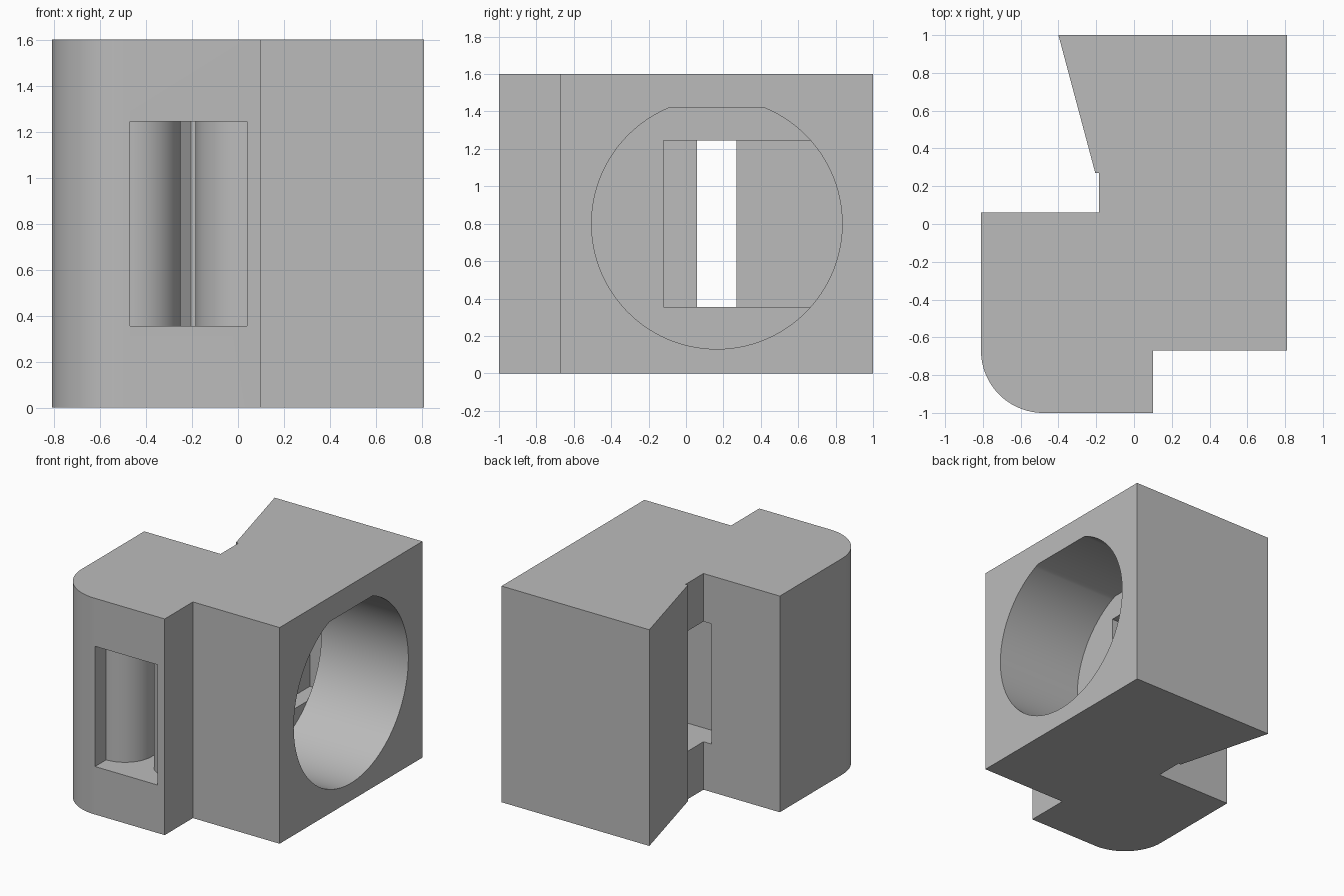
import bpy, bmesh
from math import cos, sin, pi, radians, sqrt, asin
from mathutils import Vector

cube = bpy.data.objects.get("Cube")
if cube:
    bpy.data.objects.remove(cube, do_unlink=True)

grey = bpy.data.materials.new("plain_grey")
grey.use_nodes = True
colour = (0.5, 0.5, 0.5, 1)
grey.diffuse_color = colour
grey.node_tree.nodes["Principled BSDF"].inputs["Base Color"].default_value = colour


def arc(cx, cy, r, start, end, steps):
    """Points on an arc, angles in degrees."""
    angles = [radians(start + (end - start) * i / steps) for i in range(steps + 1)]
    return [(cx + r * cos(a), cy + r * sin(a)) for a in angles]


def prism(name, points, low, high, axis="z"):
    """Extrude a closed outline along z (outline in x, y) or x (outline in y, z)."""
    bm = bmesh.new()
    place = (lambda u, v: (u, v, low)) if axis == "z" else (lambda u, v: (low, u, v))
    face = bm.faces.new([bm.verts.new(place(u, v)) for u, v in points])
    moved = bmesh.ops.extrude_face_region(bm, geom=[face])["geom"]
    step = Vector((0, 0, high - low)) if axis == "z" else Vector((high - low, 0, 0))
    bmesh.ops.translate(bm, vec=step, verts=[g for g in moved if isinstance(g, bmesh.types.BMVert)])
    bmesh.ops.recalc_face_normals(bm, faces=bm.faces)
    mesh = bpy.data.meshes.new(name)
    bm.to_mesh(mesh)
    bm.free()
    mesh.materials.append(grey)
    obj = bpy.data.objects.new(name, mesh)
    bpy.context.collection.objects.link(obj)
    return obj


# Housing block with one rounded corner, a front step and a tapered rear notch
outline = arc(-0.48, -0.67, 0.33, 180, 270, 24)
outline += [(0.10, -1), (0.10, -0.67), (0.81, -0.67), (0.81, 1), (-0.40, 1),
            (-0.205, 0.27), (-0.185, 0.27), (-0.185, 0.06), (-0.81, 0.06)]
housing = prism("housing", outline, 0, 1.6)

# Round side bore with a flat on top
radius, flat = 0.67, 0.62
lift = math_angle = asin(flat / radius) * 180 / pi
bore = prism("bore_cutter", arc(0.165, 0.8, radius, 180 - lift, 360 + lift, 96),
             0.10, 0.95, axis="x")

# Strap channel: flared front mouth, narrow slot, rear window and inner pocket
channel_outline = [(-0.47, -1.1), (0.04, -1.1)]
channel_outline += arc(0.04, -0.65, 0.225, 270, 180, 20)
channel_outline += [(-0.185, -0.12), (0.10, -0.12), (0.10, 0.87), (-0.02, 0.87),
                    (-0.02, 0.27), (-0.25, 0.27)]
channel_outline += arc(-0.47, -0.65, 0.22, 0, -90, 20)
channel = prism("channel_cutter", channel_outline, 0.355, 1.245)

# Carve the openings
bpy.context.view_layer.objects.active = housing
for cutter in (bore, channel):
    cutter.hide_render = True
    cut = housing.modifiers.new(cutter.name, "BOOLEAN")
    cut.operation = "DIFFERENCE"
    cut.solver = "EXACT"
    cut.object = cutter
    bpy.ops.object.modifier_apply(modifier=cut.name)
    bpy.data.objects.remove(cutter, do_unlink=True)

# Smooth the curves, keep the edges sharp
bpy.ops.object.select_all(action="DESELECT")
housing.select_set(True)
bpy.ops.object.shade_smooth_by_angle(angle=radians(30))
